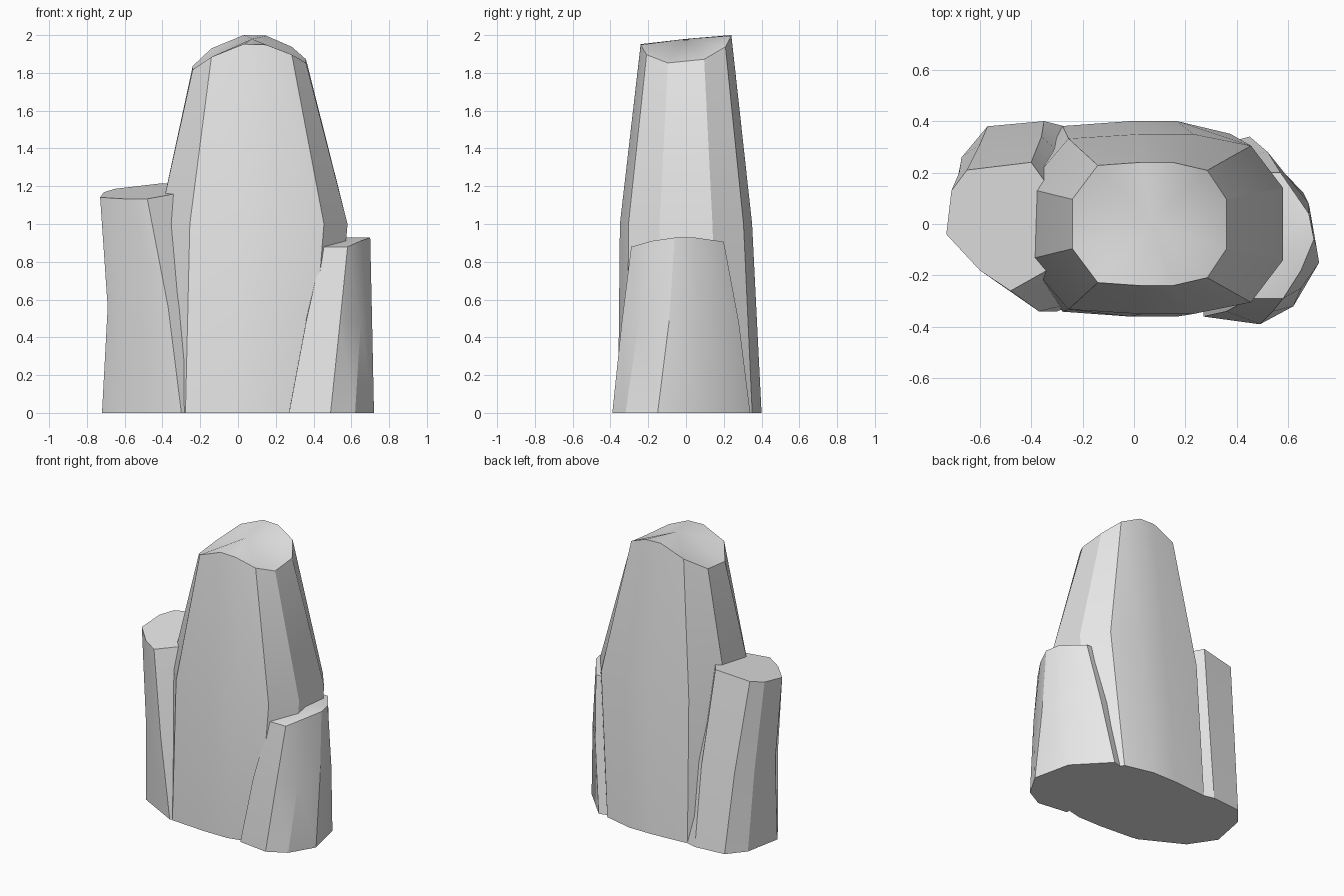
import bpy, bmesh, math
from mathutils import Vector

cube = bpy.data.objects.get("Cube")
if cube:
    bpy.data.objects.remove(cube, do_unlink=True)

grey = (0.8, 0.8, 0.8, 1)
stone = bpy.data.materials.new("grey_stone")
stone.use_nodes = True
stone.diffuse_color = grey
stone.node_tree.nodes["Principled BSDF"].inputs["Base Color"].default_value = grey


def build_rock(name, top, waist, base, cap_height, waist_height):
    """Loft from a top outline through a waist to the base, closed by a peaked cap."""
    bm = bmesh.new()
    rings = [
        [bm.verts.new((x, y, cap_height(x, y))) for x, y in top],
        [bm.verts.new((x, y, waist_height)) for x, y in waist],
        [bm.verts.new((x, y, 0)) for x, y in base],
    ]
    centre = sum((Vector(point) for point in top), Vector((0, 0))) / len(top)
    peak = bm.verts.new((*centre, cap_height(*centre)))

    count = len(top)
    for i in range(count):
        j = (i + 1) % count
        bm.faces.new((rings[0][i], rings[0][j], peak))
        for above, below in zip(rings, rings[1:]):
            bm.faces.new((above[i], below[i], below[j], above[j]))
    bm.faces.new(rings[-1])
    bmesh.ops.recalc_face_normals(bm, faces=bm.faces)

    mesh = bpy.data.meshes.new(name)
    bm.to_mesh(mesh)
    bm.free()
    mesh.materials.append(stone)
    rock = bpy.data.objects.new(name, mesh)
    bpy.context.collection.objects.link(rock)
    bpy.ops.object.select_all(action='DESELECT')
    rock.select_set(True)
    bpy.context.view_layer.objects.active = rock
    bpy.ops.object.shade_smooth_by_angle(angle=math.radians(30))


def place_outline(outline, centre, half_size):
    """Scale a unit outline to its half size and move it to its centre."""
    return [(centre[0] + x * half_size[0], centre[1] + y * half_size[1])
            for x, y in outline]


# Central rock: one half outline mirrored front to back, widest at the waist
half_outline = [(1, 0.4), (0.75, 0.87), (0.3, 1), (-0.1, 1), (-0.67, 0.95), (-1, 0.4)]
outline = half_outline + [(x, -y) for x, y in reversed(half_outline)]
build_rock(
    "central_rock",
    place_outline(outline, (0.06, 0), (0.3, 0.24)),
    place_outline(outline, (0.08, 0), (0.5, 0.35)),
    place_outline(outline, (0.03, 0.02), (0.46, 0.38)),
    lambda x, y: 1.98 - 1.5 * (x - 0.08) ** 2 + 0.1 * y,
    waist_height=1)

# Medium column: pinched at the waist, spreads at the back and front
build_rock(
    "medium_column",
    [(-0.4, 0.24), (-0.65, 0.21), (-0.71, 0.13), (-0.73, -0.04),
     (-0.6, -0.18), (-0.48, -0.26), (-0.32, -0.17), (-0.3, 0.1)],
    [(-0.36, 0.34), (-0.6, 0.31), (-0.68, 0.2), (-0.69, -0.02),
     (-0.6, -0.18), (-0.37, -0.34), (-0.3, -0.27), (-0.2, 0.2)],
    [(-0.35, 0.4), (-0.57, 0.38), (-0.67, 0.26), (-0.72, 0),
     (-0.6, -0.18), (-0.3, -0.34), (-0.2, -0.3), (-0.15, 0.35)],
    lambda x, y: 1.22 + 0.1 * x + 0.15 * y,
    waist_height=0.56)

# Short column: slopes outward towards the front corner
build_rock(
    "short_column",
    [(0.45, -0.29), (0.58, -0.29), (0.65, -0.18), (0.7, -0.06),
     (0.68, 0.04), (0.57, 0.2), (0.4, 0.2)],
    [(0.36, -0.34), (0.54, -0.34), (0.65, -0.25), (0.71, -0.09),
     (0.68, 0.08), (0.52, 0.28), (0.35, 0.25)],
    [(0.27, -0.36), (0.49, -0.39), (0.62, -0.32), (0.72, -0.15),
     (0.66, 0.12), (0.45, 0.34), (0.3, 0.3)],
    lambda x, y: 0.93 - 0.6 * y ** 2,
    waist_height=0.48)
